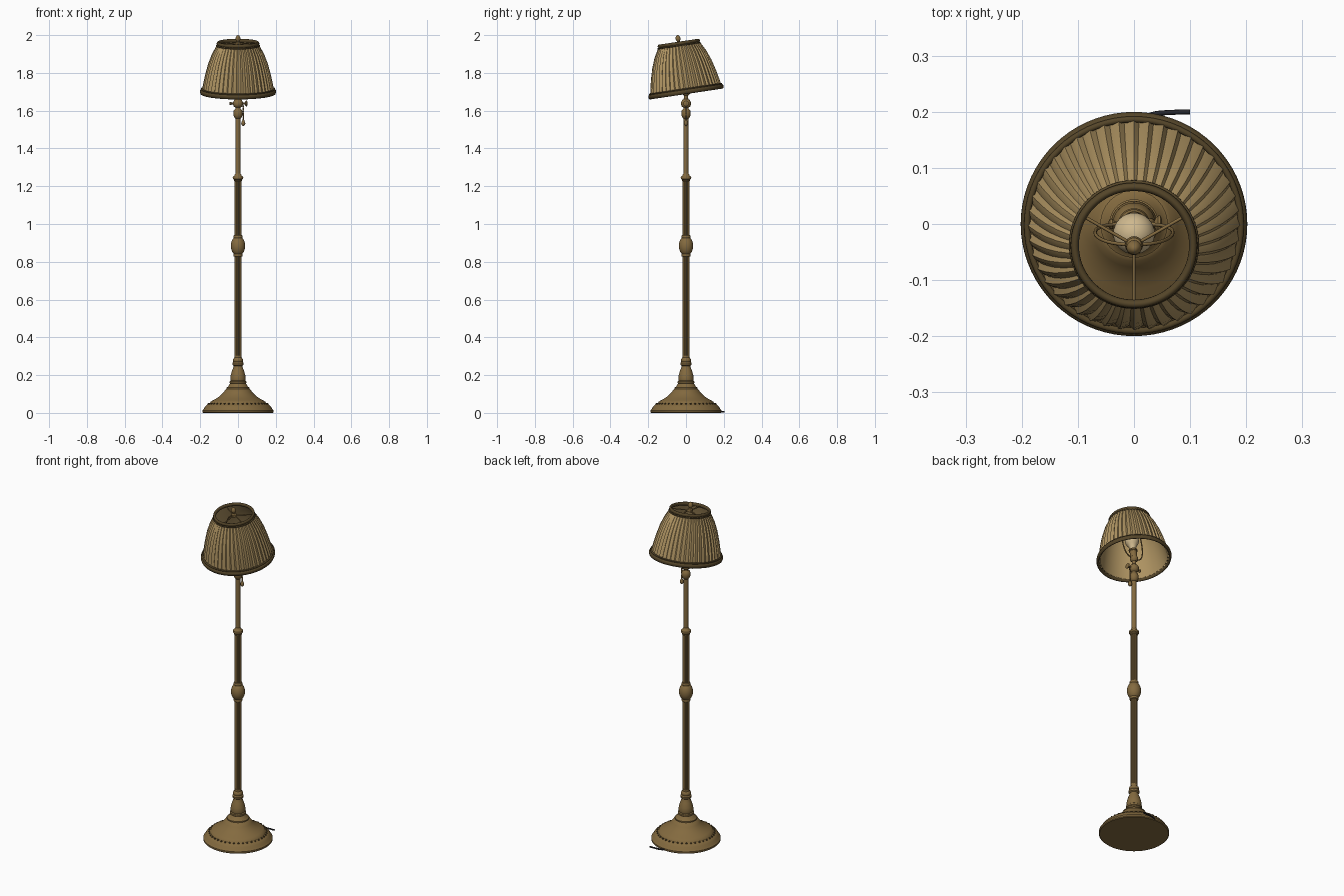
import bpy, bmesh
from math import sin, cos, pi, radians
from mathutils import Matrix, Vector

if "Cube" in bpy.data.objects:
    bpy.data.objects.remove(bpy.data.objects["Cube"])


def material(name, rgb):
    m = bpy.data.materials.new(name)
    m.diffuse_color = (*rgb, 1)
    m.use_nodes = True
    m.node_tree.nodes["Principled BSDF"].inputs["Base Color"].default_value = m.diffuse_color
    return m


BRONZE = material("bronze", (0.23, 0.145, 0.05))
TRIM = material("dark_trim", (0.09, 0.06, 0.022))
FABRIC = material("pleated_fabric", (0.42, 0.29, 0.12))
GLASS = material("bulb_glass", (0.62, 0.48, 0.27))
BLACK = material("cord_black", (0.02, 0.02, 0.025))

UPRIGHT = Matrix.Identity(4)
TILT = Matrix.Translation((0, 0, 1.70)) @ Matrix.Rotation(radians(8.5), 4, 'X')


def finish(name, bm, mat, frame=UPRIGHT, angle=35):
    bmesh.ops.recalc_face_normals(bm, faces=bm.faces)
    me = bpy.data.meshes.new(name)
    bm.to_mesh(me)
    bm.free()
    ob = bpy.data.objects.new(name, me)
    bpy.context.collection.objects.link(ob)
    me.materials.append(mat)
    ob.matrix_world = frame
    bpy.ops.object.select_all(action='DESELECT')
    ob.select_set(True)
    bpy.context.view_layer.objects.active = ob
    if angle:
        bpy.ops.object.shade_smooth_by_angle(angle=radians(angle))
    return ob


def lathe(name, profile, mat, frame=UPRIGHT, n=48, ripple=None, closed=False, caps=True, angle=35):
    """Revolve (radius, z) points; ripple(i) scales the radius of side i."""
    bm = bmesh.new()
    rings = []
    for r, z in profile:
        ring = []
        for i in range(n):
            q = r * (ripple(i) if ripple else 1)
            ring.append(bm.verts.new((q * cos(2 * pi * i / n), q * sin(2 * pi * i / n), z)))
        rings.append(ring)
    pairs = list(zip(rings, rings[1:])) + ([(rings[-1], rings[0])] if closed else [])
    for a, b in pairs:
        for i in range(n):
            j = (i + 1) % n
            bm.faces.new((a[i], a[j], b[j], b[i]))
    if caps and not closed:
        bm.faces.new(rings[0])
        bm.faces.new(rings[-1])
    return finish(name, bm, mat, frame, angle)


def arc(cr, cz, rr, rz, steps=12, a0=-pi / 2, a1=pi / 2):
    return [(cr + rr * cos(a0 + (a1 - a0) * k / steps), cz + rz * sin(a0 + (a1 - a0) * k / steps))
            for k in range(steps + 1)]


def ring(name, r, z, rr, rz, mat, frame=UPRIGHT, n=72):
    return lathe(name, arc(r, z, rr, rz, 12, 0, 2 * pi * 11 / 12)[:12], mat, frame, n, closed=True, angle=60)


def tube(name, pts, radius, mat, frame=UPRIGHT, smooth=True, cyclic=False):
    cu = bpy.data.curves.new(name, 'CURVE')
    cu.dimensions = '3D'
    cu.bevel_depth = radius
    cu.bevel_resolution = 2
    cu.use_fill_caps = True
    sp = cu.splines.new('NURBS' if smooth else 'POLY')
    sp.points.add(len(pts) - 1)
    for p, c in zip(sp.points, pts):
        p.co = (*c, 1)
    sp.use_endpoint_u = True
    sp.use_cyclic_u = cyclic
    sp.order_u = 3
    ob = bpy.data.objects.new(name, cu)
    bpy.context.collection.objects.link(ob)
    cu.materials.append(mat)
    ob.matrix_world = frame
    bpy.ops.object.select_all(action='DESELECT')
    ob.select_set(True)
    bpy.context.view_layer.objects.active = ob
    bpy.ops.object.convert(target='MESH')
    bpy.ops.object.shade_smooth_by_angle(angle=radians(50))


def balls(name, centres, radius, mat, scale=(1, 1, 1), frame=UPRIGHT):
    bm = bmesh.new()
    for c in centres:
        m = Matrix.Translation(c) @ Matrix.Diagonal((*scale, 1))
        bmesh.ops.create_uvsphere(bm, u_segments=12, v_segments=8, radius=radius, matrix=m)
    return finish(name, bm, mat, frame, 60)


# Base: stepped dome with a ring of studs
lathe("base", [(.184, 0), (.188, .004), (.188, .013), (.184, .018), (.181, .021), (.174, .034),
               (.164, .043), (.150, .050), (.146, .058), (.134, .066), (.115, .076), (.095, .090),
               (.077, .108), (.066, .124), (.060, .127), (.060, .134), (.052, .139), (.046, .150),
               (.040, .156)], BRONZE, n=72)
balls("base_studs", [(.156 * cos(2 * pi * i / 40), .156 * sin(2 * pi * i / 40), .048) for i in range(40)],
      .0048, TRIM)

# Vase shaped foot of the pole
lathe("pole_foot", [(.036, .15), (.044, .158), (.044, .167), (.039, .171), (.041, .182), (.038, .202),
                    (.030, .228), (.024, .243), (.023, .249), (.029, .254), (.030, .264), (.025, .271),
                    (.027, .277), (.026, .285), (.019, .293), (.019, .305)], BRONZE)

# Fluted lower pole, in two lengths around the middle knob
flute = lambda i: (1.0, .95, .84, .95)[i % 4]
for name, z0, z1 in (("lower_fluted_pole", .30, .84), ("middle_fluted_pole", .92, 1.235)):
    lathe(name, [(.0185, z0), (.0185, z1)], BRONZE, n=48, ripple=flute, angle=25)
lathe("middle_knob", [(.018, .826), (.023, .829), (.025, .836), (.023, .842)]
      + arc(0, .884, .038, .052, 14, -.93, .93)
      + [(.024, .927), (.025, .933), (.022, .940), (.018, .942)], BRONZE)

# Upper slim pole and collar
lathe("pole_collar", [(.018, 1.225), (.022, 1.229), (.022, 1.234), (.027, 1.239), (.028, 1.245),
                      (.026, 1.251), (.019, 1.256), (.016, 1.264), (.013, 1.268)], BRONZE)
lathe("upper_pole", [(.0125, 1.255), (.0125, 1.58)], BRONZE, n=32)

# Switch housing below the shade
lathe("switch_housing", [(.012, 1.558), (.018, 1.562), (.023, 1.574), (.025, 1.588), (.022, 1.602),
                         (.014, 1.610), (.013, 1.616), (.022, 1.622), (.026, 1.632), (.026, 1.644),
                         (.021, 1.655), (.012, 1.662), (.010, 1.70)], BRONZE)
SIDE = Matrix.Translation((0, 0, 1.638)) @ Matrix.Rotation(pi / 2, 4, 'Y')
lathe("switch_key", [(.004, -.046), (.009, -.043), (.009, -.038), (.005, -.034), (.005, .036),
                     (.011, .039), (.015, .043), (.015, .047), (.008, .050)], BRONZE, SIDE, n=24)

# Pull chain with drop
balls("pull_chain", [(.028, 0, 1.625 - .0065 * k) for k in range(12)], .0038, BRONZE)
lathe("pull_drop", [(.003, 1.555), (.005, 1.550), (.010, 1.538), (.011, 1.530), (.008, 1.524), (.003, 1.520)],
      BRONZE, Matrix.Translation((.028, 0, 0)), n=16)

# Tilted lamp holder and bulb
lathe("socket", [(.011, -.02), (.020, -.012), (.022, -.004), (.022, .004), (.018, .008), (.019, .045),
                 (.023, .048), (.023, .056), (.018, .060)], BRONZE, TILT, n=32)
lathe("bulb", [(.015, .058), (.017, .070), (.026, .088)] + arc(0, .115, .037, .037, 12, -.5, 1.55),
      GLASS, TILT, n=32, angle=60)

# Harp: wire loop carrying the shade
tube("harp", [(.018, 0, .0), (.045, 0, .004), (.066, 0, .05), (.070, 0, .10), (.066, 0, .16), (.045, 0, .225),
              (.010, 0, .252), (-.010, 0, .252), (-.045, 0, .225), (-.066, 0, .16), (-.070, 0, .10),
              (-.066, 0, .05), (-.045, 0, .004), (-.018, 0, .0)], .0032, BRONZE, TILT)

# Pleated shade with smooth lining
curve = [(.192, .000), (.184, .045), (.173, .095), (.158, .150), (.139, .200), (.108, .257)]
PLEATS = 44
lathe("shade_pleats", curve, FABRIC, TILT, n=PLEATS * 3, caps=False, angle=20,
      ripple=lambda i: (1.0, .985, .955)[i % 3])
lathe("shade_lining", [(r * .945, z) for r, z in curve], FABRIC, TILT, n=72, caps=False)

# Shade trim bands
ring("shade_bottom_band", .1945, 0, .0075, .012, TRIM, TILT)
ring("shade_bottom_braid", .1905, .014, .0055, .005, TRIM, TILT)
ring("shade_top_band", .1055, .258, .0075, .010, TRIM, TILT)
ring("shade_top_braid", .1115, .247, .0045, .004, TRIM, TILT)

# Spider arms and finial
for k in range(3):
    a = -pi / 2 + k * 2 * pi / 3
    tube("spider_arm", [(.008 * cos(a), .008 * sin(a), .255), (.102 * cos(a), .102 * sin(a), .255)],
         .003, BRONZE, TILT, smooth=False)
lathe("finial", [(.014, .248), (.016, .254), (.014, .262), (.008, .266), (.007, .270), (.012, .277),
                 (.0135, .285), (.011, .294), (.006, .301), (.002, .303)], BRONZE, TILT, n=24)

# Power cord leaving the back of the base
tube("power_cord", [(.0, .165, .012), (.01, .183, .007), (.03, .196, .006), (.06, .199, .006), (.10, .200, .006)],
     .0045, BLACK)
